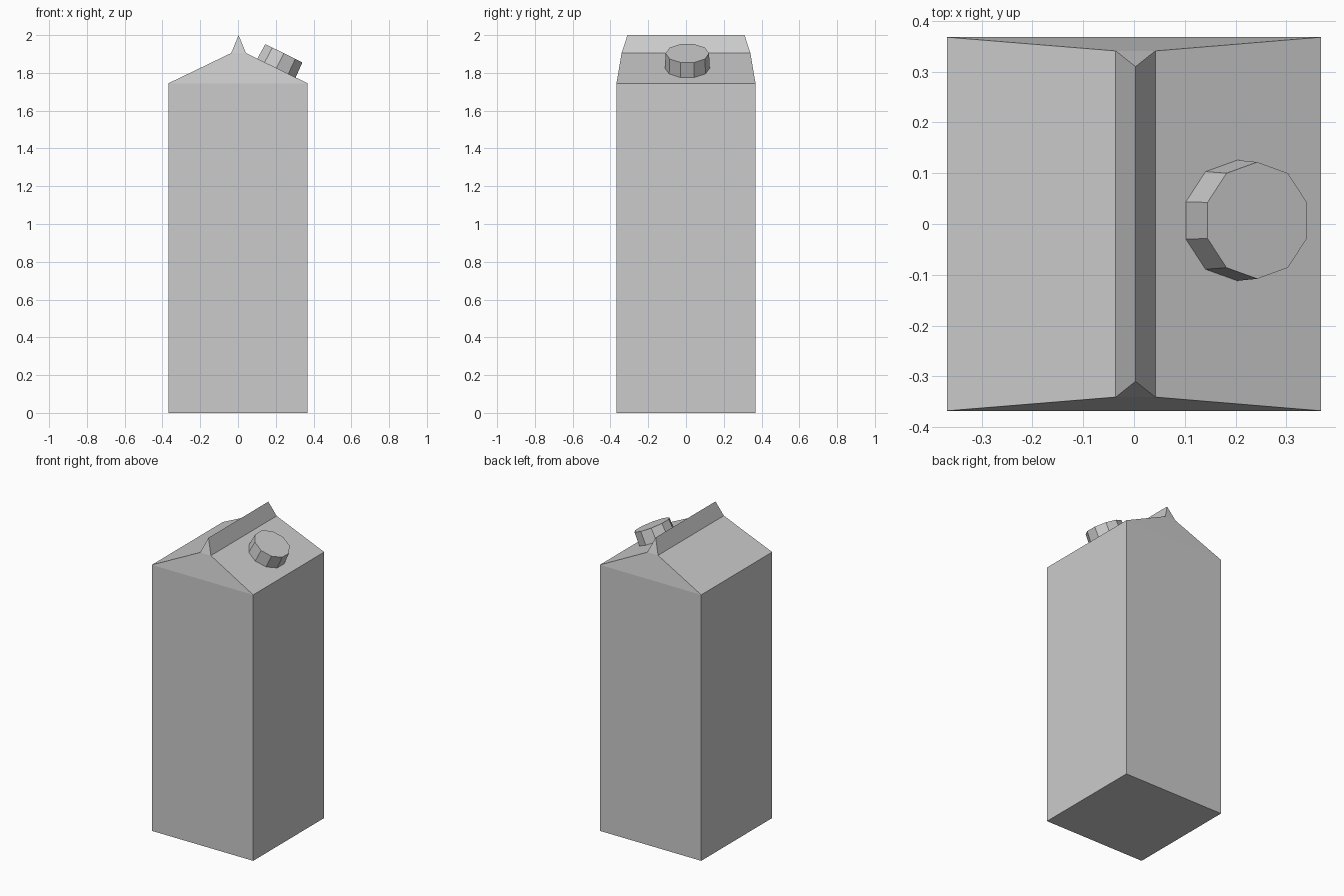
import bpy, bmesh, math
from mathutils import Matrix

if "Cube" in bpy.data.objects:
    bpy.data.objects.remove(bpy.data.objects["Cube"])


def loft(name, rings, matrix=Matrix.Identity(4)):
    """Skin a stack of closed rings, cap both ends and merge collapsed points."""
    bm = bmesh.new()
    loops = [[bm.verts.new(p) for p in ring] for ring in rings]
    n = len(rings[0])
    for a, b in zip(loops, loops[1:]):
        for i in range(n):
            j = (i + 1) % n
            bm.faces.new((a[i], a[j], b[j], b[i]))
    bm.faces.new(loops[0][::-1])
    bm.faces.new(loops[-1])
    bmesh.ops.remove_doubles(bm, verts=bm.verts, dist=0.0005)
    bmesh.ops.recalc_face_normals(bm, faces=bm.faces)
    mesh = bpy.data.meshes.new(name)
    bm.to_mesh(mesh)
    bm.free()
    obj = bpy.data.objects.new(name, mesh)
    obj.matrix_world = matrix
    bpy.context.collection.objects.link(obj)
    return obj


def rect(hx, hy, z, cx=0.0):
    return [(cx + sx * hx, sy * hy, z)
            for sx, sy in ((-1, -1), (1, -1), (1, 1), (-1, 1))]


def polygon(radius, z, sides=10):
    return [(radius * math.cos(math.pi / 2 + i * math.tau / sides),
             radius * math.sin(math.pi / 2 + i * math.tau / sides), z)
            for i in range(sides)]


# Carton: square body, sloping gable roof; the top ring is only a ridge line
body, = [loft("carton", [rect(0.368, 0.368, 0),
                         rect(0.368, 0.368, 1.745),
                         rect(0.039, 0.341, 1.905, 0.003)])]
bpy.data.objects.remove(body)

bm = bmesh.new()
base = [[bm.verts.new(p) for p in r] for r in (rect(0.368, 0.368, 0),
                                               rect(0.368, 0.368, 1.745),
                                               rect(0.039, 0.341, 1.905, 0.003))]
ridge = [bm.verts.new((0.003, y, 2.0)) for y in (-0.31, 0.31)]
bm.faces.new(base[0][::-1])
for a, b in zip(base, base[1:]):
    for i in range(4):
        j = (i + 1) % 4
        bm.faces.new((a[i], a[j], b[j], b[i]))
# Ridge fin: two end triangles and two long sides
s = base[2]
bm.faces.new((s[0], s[1], ridge[0]))
bm.faces.new((s[2], s[3], ridge[1]))
bm.faces.new((s[1], s[2], ridge[1], ridge[0]))
bm.faces.new((s[3], s[0], ridge[0], ridge[1]))
bmesh.ops.recalc_face_normals(bm, faces=bm.faces)
mesh = bpy.data.meshes.new("carton")
bm.to_mesh(mesh)
bm.free()
bpy.context.collection.objects.link(bpy.data.objects.new("carton", mesh))

# Ten-sided screw cap seated on the right roof slope
tilt = Matrix.Translation((0.2035, 0.007, 1.825)) @ Matrix.Rotation(math.radians(26.5), 4, 'Y')
loft("screw_cap", [polygon(0.119, 0), polygon(0.115, 0.088)], tilt)
